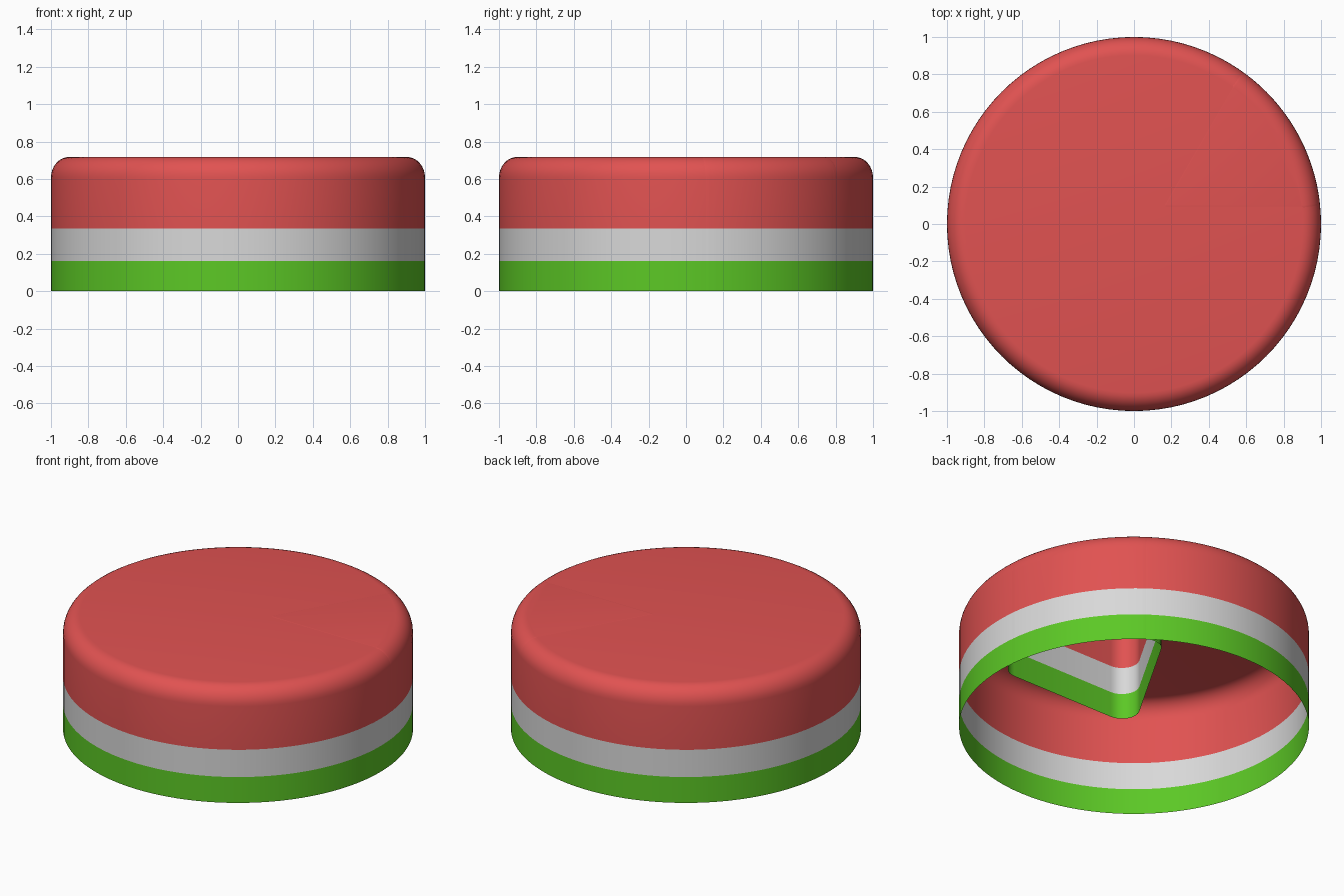
import bpy, bmesh, math
from mathutils import Vector

if "Cube" in bpy.data.objects:
    bpy.data.objects.remove(bpy.data.objects["Cube"])

HEIGHT, BEVEL_IN, BEVEL_H, BANDS = 0.718, 0.098, 0.11, (0.163, 0.335)


def material(name, rgb):
    m = bpy.data.materials.new(name)
    m.diffuse_color = (*rgb, 1)
    m.use_nodes = True
    m.node_tree.nodes["Principled BSDF"].inputs["Base Color"].default_value = m.diffuse_color
    return m


MATS = [material("green", (0.107, 0.578, 0.019)),
        material("light_grey", (0.69, 0.69, 0.69)),
        material("red", (0.75, 0.085, 0.083))]


def arc(c, r, a0, a1, n):
    return [(c[0] + r * math.cos(a0 + (a1 - a0) * i / n),
             c[1] + r * math.sin(a0 + (a1 - a0) * i / n)) for i in range(n + 1)]


def round_outline(inset):
    return arc((0, 0), 1 - inset, 0, 2 * math.pi, 96)[:-1]


def wedge_outline(inset):
    # 60 degree slice with rounded corners, moved inwards by inset
    r, span = 0.1, math.pi / 3
    q = math.asin(r / (1 - r))
    tip = (2 * r * math.cos(span / 2), 2 * r * math.sin(span / 2))
    low = ((1 - r) * math.cos(q), (1 - r) * math.sin(q))
    high = ((1 - r) * math.cos(span - q), (1 - r) * math.sin(span - q))
    k = r - inset
    return (arc(low, k, -math.pi / 2, q, 8)
            + arc((0, 0), 1 - inset, q, span - q, 16)[1:-1]
            + arc(high, k, span - q, span + math.pi / 2, 8)
            + arc(tip, k, span + math.pi / 2, 1.5 * math.pi, 8))


def shell(name, outline, lift=0.0):
    # open-bottomed shell: straight banded wall, rounded shoulder, flat top
    top = HEIGHT + lift
    rings = [(0, 0), (0, BANDS[0]), (0, BANDS[1])]
    for i in range(9):
        a = math.pi / 2 * i / 8
        rings.append((BEVEL_IN * (1 - math.cos(a)),
                      top - BEVEL_H + BEVEL_H * math.sin(a)))
    bm = bmesh.new()
    loops = [[bm.verts.new((x, y, z)) for x, y in outline(d)] for d, z in rings]
    for a, b in zip(loops, loops[1:]):
        n = len(a)
        for i in range(n):
            j = (i + 1) % n
            bm.faces.new((a[i], a[j], b[j], b[i]))
    bm.faces.new(loops[-1])
    # colour by height
    for f in bm.faces:
        f.material_index = sum(f.calc_center_median().z > h for h in BANDS)
    me = bpy.data.meshes.new(name)
    bm.to_mesh(me)
    bm.free()
    for m in MATS:
        me.materials.append(m)
    ob = bpy.data.objects.new(name, me)
    bpy.context.collection.objects.link(ob)
    bpy.context.view_layer.objects.active = ob
    ob.select_set(True)
    bpy.ops.object.shade_smooth_by_angle(angle=math.radians(40))
    ob.select_set(False)
    return ob


# Whole round body and the slice nested inside it
shell("round_body", round_outline)
shell("slice", wedge_outline, 0.0006)
